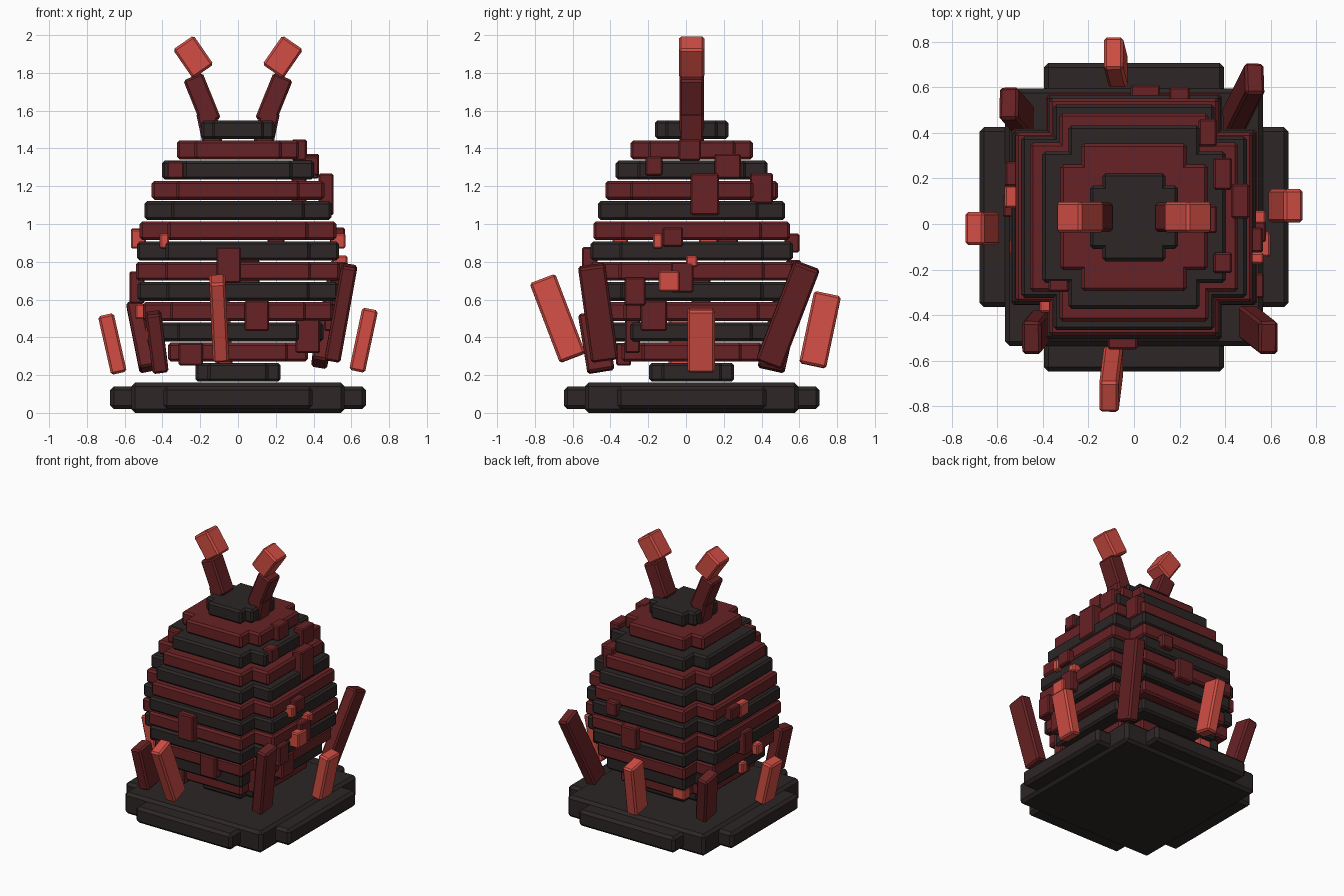
import bpy
from mathutils import Vector
from math import radians, sqrt

if "Cube" in bpy.data.objects:
    bpy.data.objects.remove(bpy.data.objects["Cube"], do_unlink=True)


def material(name, red, green, blue):
    result = bpy.data.materials.new(name)
    result.use_nodes = True
    colour = (red, green, blue, 1)
    result.diffuse_color = colour
    shader = next(n for n in result.node_tree.nodes if n.type == 'BSDF_PRINCIPLED')
    shader.inputs["Base Color"].default_value = colour
    return result


charcoal = material("charcoal", red=0.026, green=0.019, blue=0.019)
maroon = material("maroon", red=0.136, green=0.016, blue=0.018)
coral = material("coral", red=0.645, green=0.076, blue=0.058)

AXIS = Vector((0, 0.03, 0))  # the body's vertical axis
STEP = 0.107                 # rise from one body layer to the next
NARROW = 0.715               # short side of a crossed block against its long side
DIRECTIONS = {
    "left": Vector((1, 0, 0)), "right": Vector((-1, 0, 0)),
    "back": Vector((0, 1, 0)), "front": Vector((0, -1, 0)),
}


def box(name, centre, size, paint, rotation=(0, 0, 0), bevel=0.012):
    """Chamfered block."""
    bpy.ops.mesh.primitive_cube_add(size=1, location=centre, rotation=rotation)
    block = bpy.context.object
    block.name = name
    block.scale = size
    bpy.ops.object.transform_apply(location=False, rotation=False, scale=True)
    block.data.materials.append(paint)
    chamfer = block.modifiers.new("chamfer", 'BEVEL')
    chamfer.width = bevel
    chamfer.segments = 1


def cross(name, z, height, long_side, short_side, paint, bevel):
    """Two crossed blocks making a stepped octagon."""
    centre = AXIS + Vector((0, 0, z))
    box(name + "_across", centre, (long_side, short_side, height), paint, bevel=bevel)
    box(name + "_along", centre, (short_side, long_side, height), paint, bevel=bevel)


def layer_z(layer):
    return 0.215 + layer * STEP


def layer_radius(layer):
    """Egg outline, widest at the fifth layer."""
    span = 7.5 if layer > 5 else 5.5
    return 0.54 * sqrt(1 - ((layer - 5) / span) ** 2)


def lump(side, along, layer, width, height, paint=maroon, depth=0.08):
    """Small block sitting on the body's surface on one side."""
    out = DIRECTIONS[side]
    across = Vector((abs(out.y), abs(out.x), 0))
    reach = layer_radius(layer)
    if abs(along) > reach * NARROW:
        reach *= NARROW
    centre = AXIS + out * reach + across * along + Vector((0, 0, layer_z(layer)))
    size = across * width + across.yxz * depth + Vector((0, 0, height))
    kind = "nugget" if paint == coral else "lump"
    box(f"{side}_{kind}", centre, size, paint, bevel=0.008)


def shard(name, foot, reach, paint):
    """Leaning block from its foot along a reach vector."""
    start, path = Vector(foot), Vector(reach)
    rotation = Vector((0, 0, 1)).rotation_difference(path).to_euler()
    box(name + "_shard", start + path / 2, (0.085, 0.145, path.length), paint, rotation)


# Base slab
cross("base_rim", z=0.08, height=0.12, long_side=1.354, short_side=0.79,
      paint=charcoal, bevel=0.02)
box("base_core", AXIS + Vector((0, 0, 0.08)), (1.13, 1.13, 0.16), charcoal, bevel=0.02)

# Stacked body layers in alternating colours
for layer in range(13):
    width = 2 * layer_radius(layer)
    cross(f"body_layer_{layer}", z=layer_z(layer), height=0.1, long_side=width,
          short_side=width * NARROW, paint=maroon if layer % 2 else charcoal, bevel=0.014)


# Antennae, each of three blocks leaning further outward
def antenna_part(part, out, z, size, lean, paint):
    for side in ("left", "right"):
        sign = DIRECTIONS[side].x
        box(f"{side}_antenna_{part}", AXIS + Vector((sign * out, 0, z)), size, paint,
            rotation=(0, sign * radians(lean), 0))


antenna_part("root", out=0.15, z=1.5, size=(0.105, 0.13, 0.2), lean=12, paint=maroon)
antenna_part("stem", out=0.19, z=1.66, size=(0.11, 0.13, 0.26), lean=22, paint=maroon)
antenna_part("tip", out=0.237, z=1.884, size=(0.133, 0.135, 0.187), lean=34.6, paint=coral)

# Bright shards on the four sides
shard("back", foot=(-0.07, 0.67, 0.25), reach=(-0.02, 0.08, 0.38), paint=coral)
shard("front", foot=(-0.09, -0.6, 0.29), reach=(-0.02, -0.16, 0.42), paint=coral)
shard("right", foot=(-0.63, -0.02, 0.21), reach=(-0.07, 0, 0.31), paint=coral)
shard("left", foot=(0.63, 0.08, 0.22), reach=(0.07, 0, 0.33), paint=coral)

# Dark shards on the four corners
shard("back_left", foot=(0.43, 0.44, 0.26), reach=(0.1, 0.2, 0.52), paint=maroon)
shard("front_left", foot=(0.5, -0.43, 0.28), reach=(0.09, -0.07, 0.5), paint=maroon)
shard("front_right", foot=(-0.41, -0.45, 0.22), reach=(-0.04, -0.05, 0.31), paint=maroon)
shard("back_right", foot=(-0.48, 0.45, 0.23), reach=(-0.07, 0.08, 0.35), paint=maroon)

# Maroon lumps
lump(side="left", along=-0.01, layer=11, width=0.12, height=0.11)
lump(side="left", along=0.19, layer=10.2, width=0.14, height=0.13)
lump(side="left", along=0.07, layer=8.8, width=0.15, height=0.22)
lump(side="left", along=0.37, layer=9.1, width=0.12, height=0.16)
lump(side="left", along=-0.2, layer=10.2, width=0.09, height=0.1)
lump(side="left", along=-0.1, layer=6.7, width=0.11, height=0.1)
lump(side="left", along=-0.05, layer=4.7, width=0.12, height=0.16)
lump(side="left", along=-0.3, layer=4, width=0.11, height=0.15)
lump(side="left", along=-0.2, layer=2.8, width=0.14, height=0.16)
lump(side="front", along=0.37, layer=1.8, width=0.13, height=0.18)
lump(side="front", along=-0.05, layer=5.3, width=0.13, height=0.19)
lump(side="front", along=0.1, layer=2.8, width=0.13, height=0.16)
lump(side="front", along=-0.25, layer=0.9, width=0.13, height=0.12)
lump(side="front", along=-0.33, layer=10, width=0.09, height=0.09)
lump(side="back", along=0.05, layer=4.8, width=0.13, height=0.16)
lump(side="back", along=0.2, layer=6.4, width=0.09, height=0.1)
lump(side="right", along=0.19, layer=6.7, width=0.11, height=0.09)
lump(side="right", along=0.05, layer=4.2, width=0.1, height=0.17)

# Coral nuggets
lump(side="left", along=-0.12, layer=4.5, width=0.11, height=0.11, paint=coral, depth=0.12)
lump(side="left", along=-0.18, layer=6.5, width=0.05, height=0.08, paint=coral)
lump(side="left", along=0, layer=5.5, width=0.06, height=0.06, paint=coral)
lump(side="front", along=-0.39, layer=6.5, width=0.05, height=0.08, paint=coral)
lump(side="right", along=0.09, layer=6.6, width=0.1, height=0.1, paint=coral)
lump(side="right", along=-0.13, layer=3, width=0.07, height=0.08, paint=coral)
lump(side="right", along=-0.03, layer=1.9, width=0.06, height=0.08, paint=coral)
lump(side="back", along=-0.25, layer=1.1, width=0.1, height=0.08, paint=coral)
